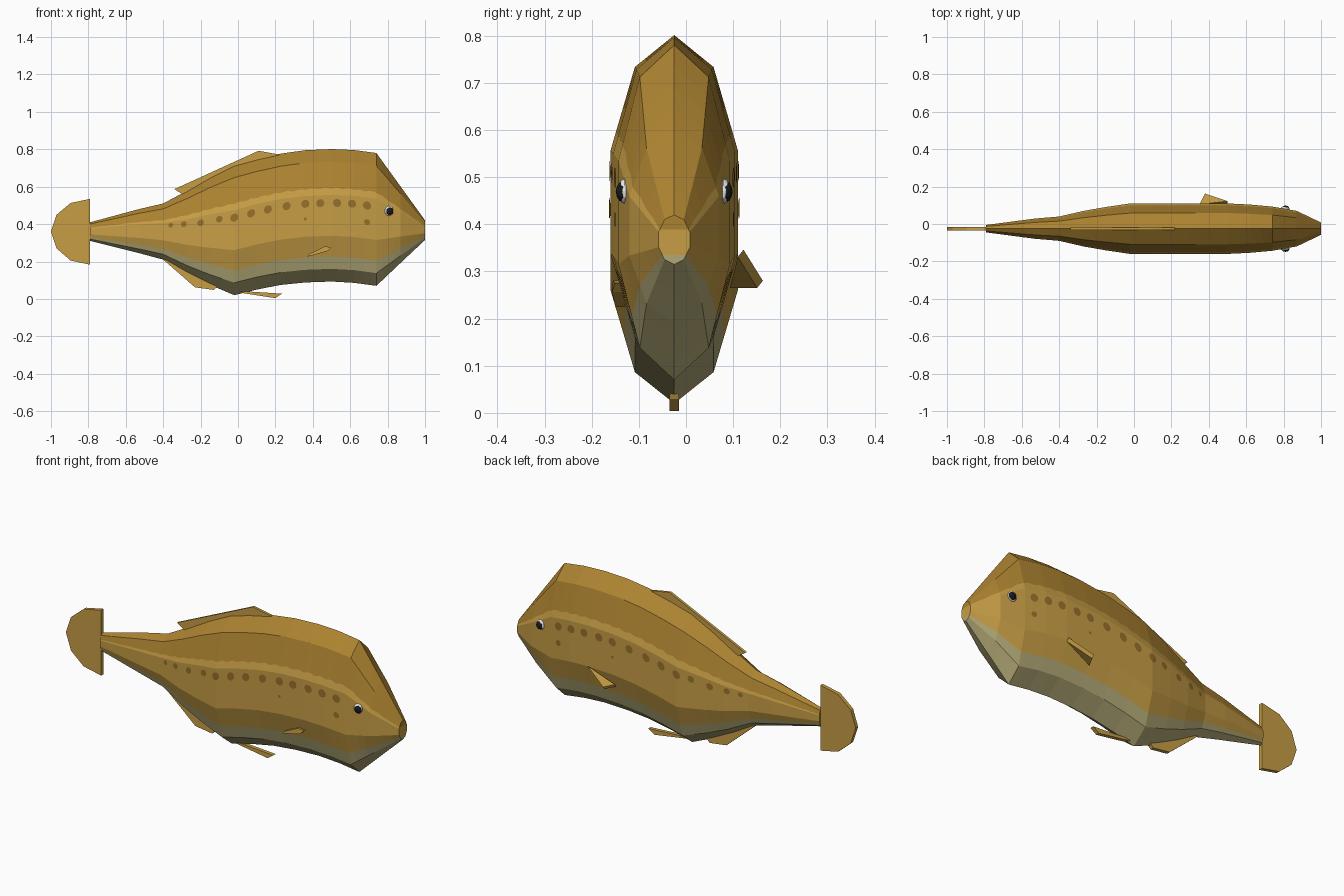
import bpy, bmesh, math
from mathutils import Vector

old = bpy.data.objects.get("Cube")
if old:
    bpy.data.objects.remove(old)

MID = -0.025  # centre plane of the fish


def material(name, rgb):
    m = bpy.data.materials.new(name)
    m.use_nodes = True
    m.diffuse_color = (*rgb, 1)
    m.node_tree.nodes["Principled BSDF"].inputs["Base Color"].default_value = (*rgb, 1)
    return m


brown = material("back brown", (0.41, 0.225, 0.03))
gold = material("flank gold", (0.57, 0.34, 0.06))
cream = material("belly cream", (0.44, 0.39, 0.18))
dark = material("spot brown", (0.31, 0.165, 0.025))
white = material("eye white", (0.8, 0.8, 0.8))
black = material("pupil black", (0.01, 0.01, 0.012))


def finish(name, bm, mats):
    bmesh.ops.recalc_face_normals(bm, faces=bm.faces)
    mesh = bpy.data.meshes.new(name)
    bm.to_mesh(mesh)
    bm.free()
    for m in mats:
        mesh.materials.append(m)
    ob = bpy.data.objects.new(name, mesh)
    bpy.context.collection.objects.link(ob)
    return ob


# Body stations from tail to snout: x, top, bottom, half width
STATIONS = [
    (-0.79, 0.41, 0.31, 0.02), (-0.53, 0.48, 0.245, 0.054), (-0.4, 0.51, 0.21, 0.065),
    (-0.27, 0.58, 0.135, 0.095), (-0.15, 0.65, 0.075, 0.116), (-0.02, 0.715, 0.02, 0.135),
    (0.1, 0.748, 0.05, 0.135), (0.23, 0.777, 0.075, 0.135), (0.36, 0.795, 0.088, 0.135),
    (0.5, 0.801, 0.093, 0.135), (0.62, 0.796, 0.086, 0.129), (0.74, 0.78, 0.07, 0.118),
    (0.87, 0.6, 0.193, 0.095), (1.0, 0.42, 0.315, 0.033)]
# Right half of a ten sided ring, from top to bottom
RING = [(math.sin(math.radians(a)), math.cos(math.radians(a))) for a in range(0, 181, 36)]


def station(x):
    for a, b in zip(STATIONS, STATIONS[1:]):
        if x <= b[0]:
            break
    t = (x - a[0]) / (b[0] - a[0])
    top, bottom, half = (p + (q - p) * t for p, q in zip(a[1:], b[1:]))
    return (top + bottom) / 2, (top - bottom) / 2, half / RING[2][0]


def lateral(u):
    """Ring width at relative height u."""
    for (w0, h0), (w1, h1) in zip(RING, RING[1:]):
        if u >= h1:
            return w0 + (w1 - w0) * (u - h0) / (h1 - h0)
    return 0


def surface(x, u, side, lift=0.0):
    cz, rz, ry = station(x)
    return Vector((x, MID + side * (lateral(u) * ry + lift), cz + u * rz))


# Body: strips follow the colour borders, with a scalloped edge under the back
STEPS = 4
xs = [a[0] + (b[0] - a[0]) * k / STEPS for a, b in zip(STATIONS, STATIONS[1:]) for k in range(STEPS)]
xs.append(STATIONS[-1][0])
bm = bmesh.new()
rings = []
for i, x in enumerate(xs):
    edge = 0.4 + 0.02 * (i % 2)
    heights = [1, RING[1][1], edge, RING[2][1], RING[3][1], -0.62, RING[4][1], -1]
    left = [bm.verts.new(surface(x, u, 1)) for u in heights]
    right = [left[0]] + [bm.verts.new(surface(x, u, -1)) for u in heights[1:-1]] + [left[-1]]
    rings.append((left, right))
STRIP_COLOUR = [0, 0, 1, 1, 1, 2, 2]


def add_face(verts, index):
    bm.faces.new(list(dict.fromkeys(verts))).material_index = index


for k, colour in enumerate(STRIP_COLOUR):
    for a, b in zip(rings, rings[1:]):
        for s in (0, 1):
            add_face((a[s][k], b[s][k], b[s][k + 1], a[s][k + 1]), colour)
    for left, right in (rings[0], rings[-1]):
        add_face((left[k], left[k + 1], right[k + 1], right[k]), colour)
finish("body", bm, [brown, gold, cream])

# Rows of side spots, draped on the flanks
SPOTS = [(x, 0.19, 0.022) for x in (0.69, 0.61, 0.53, 0.44, 0.36, 0.26, 0.16, 0.07, -0.02)]
SPOTS += [(-0.1, 0.2, 0.018), (-0.2, 0.18, 0.018), (-0.29, 0.2, 0.016), (-0.36, 0.2, 0.013),
          (0.69, -0.06, 0.016), (0.36, -0.04, 0.008)]
for side, label in ((-1, "front"), (1, "back")):
    bm = bmesh.new()
    for x, u, r in SPOTS:
        rz = station(x)[1]
        hub = bm.verts.new(surface(x, u, side, 0.003))
        rim = []
        for k in range(10):
            a = math.tau * k / 10
            rim.append(bm.verts.new(surface(x + r * math.cos(a), u + r * math.sin(a) / rz, side, 0.003)))
        for k in range(10):
            tri = (hub, rim[k], rim[(k + 1) % 10])
            f = bm.faces.new(tri if side < 0 else tri[::-1])
            f.normal_update()
            if f.normal.y * side < 0:
                f.normal_flip()
    mesh = bpy.data.meshes.new(label + "_spots")
    bm.to_mesh(mesh)
    bm.free()
    mesh.materials.append(dark)
    bpy.context.collection.objects.link(bpy.data.objects.new(label + "_spots", mesh))


# Fins: flat outlines pushed out to a thickness
def slab(name, points, push):
    bm = bmesh.new()
    near = [bm.verts.new(p) for p in points]
    far = [bm.verts.new(Vector(p) + Vector(push)) for p in points]
    bm.faces.new(near)
    bm.faces.new(far[::-1])
    for i in range(len(near)):
        j = (i + 1) % len(near)
        bm.faces.new((near[i], far[i], far[j], near[j]))
    return finish(name, bm, [gold])


def upright_fin(name, outline, thick=0.02):
    slab(name, [(x, MID - thick / 2, z) for x, z in outline], (0, thick, 0))


upright_fin("tail_fin", [(-0.79, 0.535), (-0.895, 0.513), (-0.97, 0.45), (-1, 0.36),
                         (-0.97, 0.27), (-0.895, 0.205), (-0.79, 0.183)])
upright_fin("dorsal_fin", [(-0.34, 0.587), (0.11, 0.792), (0.22, 0.772), (0.2, 0.7), (-0.29, 0.555)], 0.014)
upright_fin("rear_belly_fin", [(-0.4, 0.21), (-0.23, 0.062), (-0.13, 0.048), (-0.08, 0.1), (-0.3, 0.2)])
upright_fin("front_belly_fin", [(0.0, 0.035), (0.2, 0.004), (0.235, 0.028), (0.05, 0.04)])
slab("back_side_fin", [(0.5, 0.122, 0.346), (0.38, 0.163, 0.28), (0.35, 0.105, 0.28)], (0, -0.012, -0.015))
slab("front_side_fin", [(0.37, -0.15, 0.225), (0.48, -0.157, 0.256), (0.5, -0.15, 0.275),
                        (0.465, -0.155, 0.281), (0.38, -0.15, 0.24)], (0, 0.04, 0))


# Eyes: a white ball with a dark pupil set into its outer face
def ball(name, loc, scale, mat):
    bm = bmesh.new()
    bmesh.ops.create_icosphere(bm, subdivisions=2, radius=1)
    for v in bm.verts:
        v.co = Vector(loc) + v.co * Vector(scale)
    finish(name, bm, [mat])


for side, label in ((-1, "front"), (1, "back")):
    ball(label + "_eye", (0.807, MID + side * 0.105, 0.47), (0.025, 0.015, 0.027), white)
    ball(label + "_pupil", (0.81, MID + side * 0.11, 0.469), (0.021, 0.014, 0.022), black)
